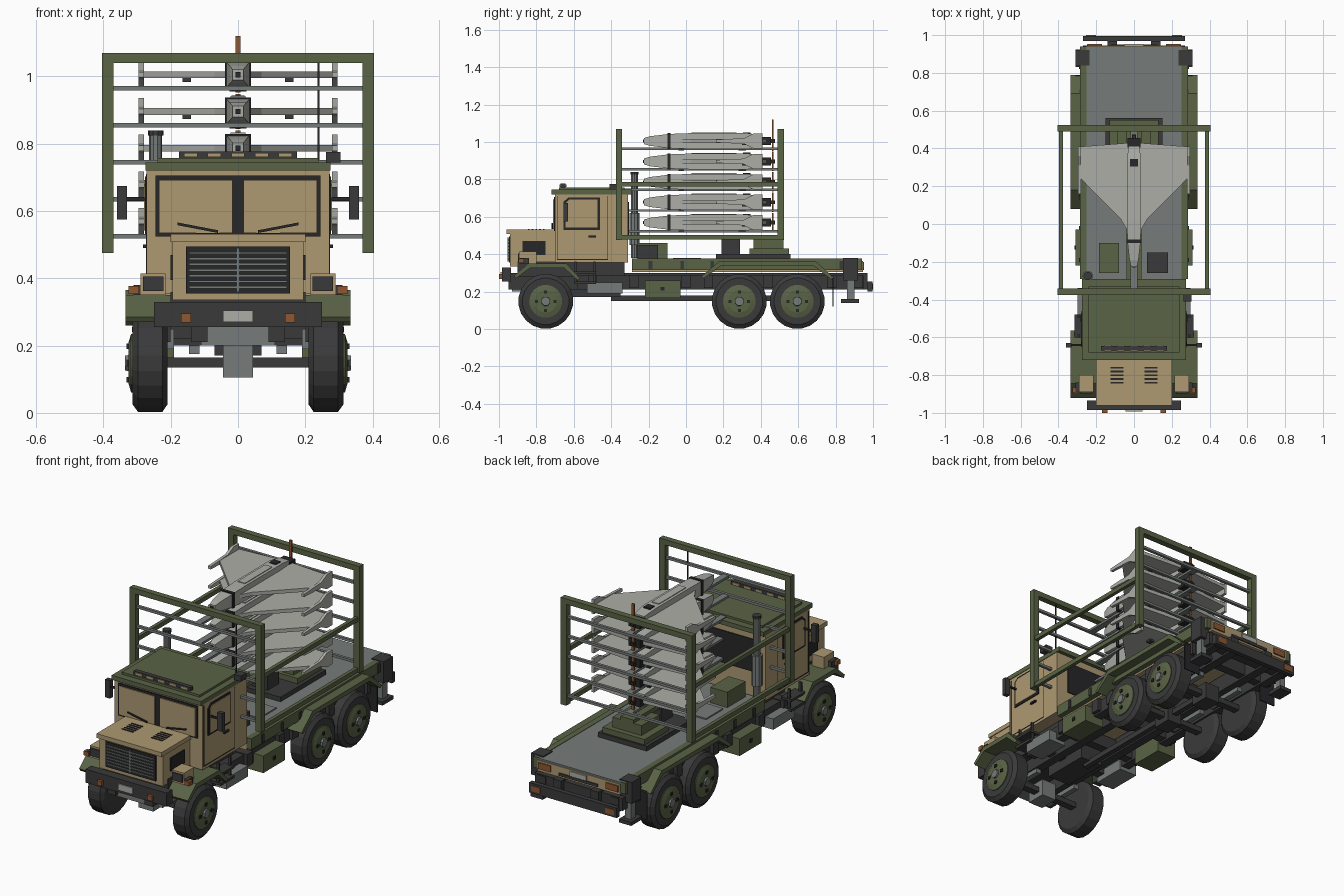
import bpy, bmesh, math

if "Cube" in bpy.data.objects:
    bpy.data.objects.remove(bpy.data.objects["Cube"])

def material(name, r, g, b):
    m = bpy.data.materials.new(name)
    m.diffuse_color = (r, g, b, 1)
    m.use_nodes = True
    m.node_tree.nodes["Principled BSDF"].inputs["Base Color"].default_value = m.diffuse_color
    return m

TAN = material("tan_paint", 0.42, 0.32, 0.17)
GREEN = material("green_paint", 0.10, 0.125, 0.06)
DARK = material("dark_metal", 0.042, 0.042, 0.044)
BLACK = material("black_trim", 0.02, 0.02, 0.022)
GREY = material("steel_grey", 0.18, 0.20, 0.195)
LIGHT = material("light_grey", 0.42, 0.42, 0.39)
ORANGE = material("orange_brown", 0.27, 0.095, 0.03)

def finish(name, bm, mat):
    bmesh.ops.recalc_face_normals(bm, faces=bm.faces)
    me = bpy.data.meshes.new(name)
    bm.to_mesh(me)
    bm.free()
    me.materials.append(mat)
    ob = bpy.data.objects.new(name, me)
    bpy.context.collection.objects.link(ob)
    return ob

def loft(bm, rings, closed=False):
    rows = [[bm.verts.new(p) for p in ring] for ring in rings]
    n = len(rows[0])
    pairs = list(zip(rows, rows[1:])) + ([(rows[-1], rows[0])] if closed else [])
    for a, b in pairs:
        for i in range(n):
            bm.faces.new((a[i], a[(i + 1) % n], b[(i + 1) % n], b[i]))
    if not closed:
        bm.faces.new(rows[0])
        bm.faces.new(rows[-1])

def boxes(name, mat, *items, mirror=False):
    """Each item is x0, x1, y0, y1, z0, z1."""
    bm = bmesh.new()
    for x0, x1, y0, y1, z0, z1 in items:
        for s in ((1, -1) if mirror else (1,)):
            loft(bm, [[(s*x0, y0, z), (s*x1, y0, z), (s*x1, y1, z), (s*x0, y1, z)] for z in (z0, z1)])
    return finish(name, bm, mat)

def side_prism(name, mat, pts, x0, x1, mirror=False):
    """Outline in y, z pushed along x."""
    bm = bmesh.new()
    for s in ((1, -1) if mirror else (1,)):
        loft(bm, [[(s*x, y, z) for y, z in pts] for x in (x0, x1)])
    return finish(name, bm, mat)

def wheel_part(name, mat, prof, y, z, n=20):
    """Profile in x, radius turned about the axle, on both sides."""
    bm = bmesh.new()
    for s in (1, -1):
        loft(bm, [[(s*x, y + r*math.cos(2*math.pi*(i+.5)/n), z + r*math.sin(2*math.pi*(i+.5)/n))
                   for i in range(n)] for x, r in prof])
    return finish(name, bm, mat)

def tube(name, mat, x, y, z0, z1, r, n=10):
    bm = bmesh.new()
    loft(bm, [[(x + r*math.cos(2*math.pi*i/n), y + r*math.sin(2*math.pi*i/n), z) for i in range(n)]
              for z in (z0, z1)])
    return finish(name, bm, mat)

# Wheels, axles and suspension
for label, y in (("front", -0.75), ("middle", 0.285), ("rear", 0.595)):
    wheel_part(label + "_tire", DARK, [(.21, .08), (.21, .125), (.225, .147), (.297, .147), (.313, .125), (.313, .08)], y, .148)
    wheel_part(label + "_rim", GREEN, [(.30, .088), (.318, .088), (.326, .06), (.326, .02)], y, .148)
    wheel_part(label + "_hub", GREY, [(.31, .028), (.336, .024)], y, .148, 8)
    boxes(label + "_wheel_bolts", BLACK, *[(.32, .332, y+a-.008, y+a+.008, .148+b-.008, .148+b+.008)
          for a, b in ((.05, 0), (-.05, 0), (0, .05), (0, -.05))], mirror=True)
    boxes(label + "_axle", DARK, (-.22, .22, y-.02, y+.02, .135, .165))
    boxes(label + "_differential", GREY if label == "front" else DARK, (-.045, .045, y-.06, y+.05, .105, .20))
    boxes(label + "_leaf_spring", GREY, (.115, .145, y-.12, y+.12, .175, .20), mirror=True)

# Chassis
boxes("frame_rail", DARK, (.09, .14, -.95, .97, .21, .30), mirror=True)
boxes("cross_members", DARK, *[(-.27, .27, y-.025, y+.025, .22, .29) for y in (-.5, -.28, 0, .12, .44, .78, .92)])
boxes("side_sill", DARK, (.20, .25, -.58, .95, .21, .285), mirror=True)
boxes("gearbox", DARK, (-.07, .07, -.62, -.35, .17, .28))
boxes("drive_shaft", DARK, (-.015, .015, -.4, .6, .15, .18))
boxes("radiator", GREY, (-.11, .11, -.93, -.85, .20, .26))

# Bumpers and lamps
boxes("front_bumper", DARK, (-.25, .25, -.985, -.935, .255, .33))
boxes("front_plate", LIGHT, (-.045, .045, -.992, -.984, .27, .305))
boxes("front_marker", ORANGE, (.14, .17, -1.0, -.984, .268, .295), mirror=True)
boxes("rear_bumper", DARK, (-.27, .27, .97, .996, .20, .255))
boxes("bumper_bracket", DARK, (.09, .14, .93, .975, .21, .25), mirror=True)
boxes("rear_bumper_lamp", ORANGE, (.20, .255, .994, 1.0, .212, .243), mirror=True)

# Cab body
boxes("cab", TAN, (-.272, .272, -.70, -.31, .355, .72))
boxes("cab_underside", DARK, (-.20, .20, -.90, -.33, .28, .36))
side_prism("hood", TAN, [(-.94, .335), (-.94, .51), (-.70, .53), (-.70, .335)], -.195, .195)
boxes("hood_lip", TAN, (-.20, .20, -.96, -.70, .508, .532))
boxes("grille", BLACK, (-.155, .155, -.947, -.93, .355, .495))
boxes("grille_bars", GREY, *[(-.145, .145, -.953, -.945, z, z+.007) for z in (.37, .387, .404, .421, .438, .455, .472)],
      (-.004, .004, -.954, -.945, .36, .49))
boxes("hood_side_vent", BLACK, (.19, .20, -.875, -.75, .395, .47), mirror=True)
boxes("hood_top_vent", BLACK, *[(.055, .125, y, y+.009, .53, .535) for y in (-.845, -.825, -.805, -.785, -.765)], mirror=True)
boxes("roof", GREEN, (-.275, .275, -.72, -.29, .72, .745))
boxes("roof_panel", GREEN, (-.24, .24, -.68, -.33, .744, .757))
boxes("roof_light_bar", DARK, (-.175, .175, -.67, -.645, .757, .777))
boxes("roof_lamps", TAN, *[(x-.02, x+.02, -.675, -.64, .76, .773) for x in (-.14, -.07, 0, .07, .14)])

# Windows and doors
boxes("windshield_frame", BLACK, (-.245, .245, -.707, -.70, .525, .705))
boxes("windshield_pane", TAN, (.017, .235, -.712, -.705, .535, .693), mirror=True)
bm = bmesh.new()
for s in (1, -1):
    loft(bm, [[(s*x, y, z) for x, z in ((.06, .535), (.18, .558), (.18, .566), (.06, .543))] for y in (-.718, -.711)])
finish("wipers", bm, BLACK)
side_prism("side_window_frame", BLACK, [(-.655, .53), (-.655, .68), (-.63, .703), (-.46, .703), (-.46, .53)], .27, .277, True)
side_prism("side_window_pane", TAN, [(-.643, .542), (-.643, .675), (-.625, .692), (-.472, .692), (-.472, .542)], .275, .28, True)
boxes("door_gaps", BLACK, (.27, .274, -.69, -.686, .37, .71), (.27, .274, -.42, -.416, .37, .71),
      (.27, .274, -.69, -.416, .37, .374), mirror=True)
boxes("door_handle", BLACK, (.27, .283, -.52, -.48, .49, .50), mirror=True)
boxes("rear_window", BLACK, (-.2, .2, -.312, -.304, .50, .68))
boxes("mirror_arm", BLACK, (.27, .34, -.645, -.635, .63, .64), mirror=True)
boxes("side_mirror", DARK, (.33, .36, -.655, -.63, .575, .675), mirror=True)

# Front fenders, headlights and steps
arch = [(-.92, .285), (-.845, .35), (-.64, .35), (-.565, .27), (-.58, .26), (-.65, .325), (-.835, .325), (-.91, .27)]
side_prism("front_fender", GREEN, arch, .195, .335, True)
boxes("headlight_box", TAN, (.215, .29, -.89, -.80, .35, .415), mirror=True)
boxes("headlight", DARK, (.222, .283, -.897, -.889, .362, .405), mirror=True)
boxes("lamp_block", DARK, (.29, .31, -.89, -.84, .35, .38), mirror=True)
boxes("turn_signal", ORANGE, (.295, .325, -.895, -.865, .353, .377), mirror=True)
boxes("cab_steps", DARK, (.25, .315, -.60, -.48, .24, .255), (.25, .315, -.60, -.48, .295, .308),
      (.285, .30, -.595, -.585, .24, .36), (.285, .30, -.495, -.485, .24, .36), mirror=True)
boxes("fuel_tank", GREY, (.19, .30, -.53, -.34, .19, .25), mirror=True)
boxes("tool_box", GREEN, (.19, .31, -.22, -.03, .165, .26), mirror=True)
boxes("tool_box_latch", BLACK, (.309, .315, -.135, -.115, .205, .225), mirror=True)

# Exhaust stack and aerial
tube("exhaust_stack", GREY, -.245, -.275, .38, .83, .019)
tube("exhaust_cap", DARK, -.245, -.275, .825, .84, .023)
tube("exhaust_guard", GREY, -.245, -.275, .45, .62, .028)
boxes("aerial", BLACK, (.237, .243, -.36, -.354, .74, 1.04))
boxes("aerial_box", DARK, (.262, .305, -.41, -.36, .745, .776))

# Cargo bed
boxes("bed_floor", TAN, (-.255, .255, -.29, .945, .305, .365))
boxes("bed_deck", GREY, (-.257, .257, -.29, .94, .364, .374))
boxes("bed_side_rail", GREEN, (.252, .285, -.29, .94, .315, .376), mirror=True)
boxes("side_rail_clips", DARK, *[(.284, .29, y, y+.02, .32, .365) for y in (-.2, -.03, .13, .82)], mirror=True)
arch = [(.08, .28), (.18, .365), (.69, .365), (.79, .275), (.775, .265), (.68, .34), (.19, .34), (.095, .27)]
side_prism("rear_fender", GREEN, arch, .25, .335, True)
boxes("tail_lamp", ORANGE, (.17, .245, .94, .952, .32, .355), mirror=True)
boxes("tail_strip", DARK, (-.12, .12, .94, .951, .315, .33))
boxes("rear_plate", LIGHT, (-.05, .05, .944, .952, .332, .358))
boxes("deck_panels", GREY, (-.18, -.02, -.07, .08, .373, .381), (.02, .18, -.07, .08, .373, .381))

# Rear stabilizer jacks
boxes("jack_housing", DARK, (.235, .31, .84, .92, .26, .38), mirror=True)
boxes("jack_leg", GREY, (.255, .29, .86, .90, .155, .27), mirror=True)
boxes("jack_foot", DARK, (.235, .31, .83, .925, .14, .16), mirror=True)
boxes("mud_flap", BLACK, (.21, .31, .782, .788, .12, .28), mirror=True)

# Equipment and launcher pedestal on the deck
boxes("deck_cabinet", GREEN, (-.185, -.08, -.26, -.10, .372, .46))
boxes("deck_generator", DARK, (.07, .18, -.26, -.15, .372, .45))
boxes("pedestal_plate", DARK, (-.15, .15, .16, .56, .372, .40))
boxes("pedestal", GREEN, (-.13, .13, .34, .55, .395, .43), (-.09, .09, .36, .52, .42, .485))
boxes("pedestal_front", DARK, (-.05, .05, .19, .29, .395, .485))
boxes("rack_spine", GREEN, (-.04, .04, -.34, .52, .478, .503))

# Launch rack frames
posts, rungs = [], []
levels = [.525 + .11*i for i in range(5)]
for y0, y1 in ((-.375, -.342), (.49, .525)):
    posts += [(-.405, -.37, y0, y1, .475, 1.07), (.37, .405, y0, y1, .475, 1.07), (-.405, .405, y0, y1, 1.04, 1.07)]
    m = (y0 + y1)/2
    rungs += [(-.375, .375, m-.008, m+.008, z-.007, z+.007) for z in levels]
boxes("rack_frame", GREEN, *posts)
boxes("rack_rungs", GREY, *rungs)
boxes("rack_side_bar", GREEN, (.377, .397, -.35, .50, .762, .786), (.377, .397, -.35, .50, .478, .503), mirror=True)
boxes("launch_rails", GREY, *[(-.018, .018, -.36, .51, z-.008, z+.005) for z in levels])

# Stacked delta-wing aircraft
def aircraft(z):
    bm = bmesh.new()
    sections = [(-.225, .016, .016), (-.19, .024, .026), (-.09, .035, .038), (.02, .037, .042), (.33, .037, .042), (.41, .03, .03)]
    loft(bm, [[(-w, y, z-h), (w, y, z-h), (w, y, z+h), (-w, y, z+h)] for y, w, h in sections])
    finish("aircraft_body", bm, LIGHT)
    bm = bmesh.new()
    for s in (1, -1):
        loft(bm, [[(s*x, y, z+d) for x, y in ((.02, -.06), (.07, .025), (.282, .24), (.282, .41), (.02, .43))]
                  for d in (-.010, .010)])
    finish("aircraft_wing", bm, LIGHT)
    fin = [(.16, .008), (.31, .015), (.36, .04), (.41, .04), (.41, -.04), (.36, -.04), (.31, -.015), (.16, -.008)]
    side_prism("aircraft_wing_fin", LIGHT, [(y, z+d) for y, d in fin], .28, .296, True)
    boxes("aircraft_spine", LIGHT, (-.022, .022, .03, .27, z+.04, z+.046))
    boxes("aircraft_band", BLACK, (-.039, .039, -.10, -.082, z-.042, z+.042))
    boxes("aircraft_hatch", BLACK, (-.02, .02, .305, .345, z+.035, z+.047))
    boxes("aircraft_nose_tip", BLACK, (-.008, .008, -.23, -.22, z-.008, z+.008))
    boxes("aircraft_engine", BLACK, (-.035, .035, .405, .455, z-.022, z+.022), (-.01, .01, .45, .475, z-.01, z+.01))
    boxes("aircraft_propeller", ORANGE, (-.007, .007, .46, .468, z-.052, z+(.115 if z > 1 else .052)))
    boxes("wing_foot", DARK, (.14, .165, .30, .33, z-.022, z-.008), mirror=True)
    boxes("rail_cradle", DARK, (-.025, .025, -.04, -.01, z-.05, z-.035), (-.025, .025, .28, .32, z-.05, z-.035))

for i in range(5):
    aircraft(.569 + .109*i)
